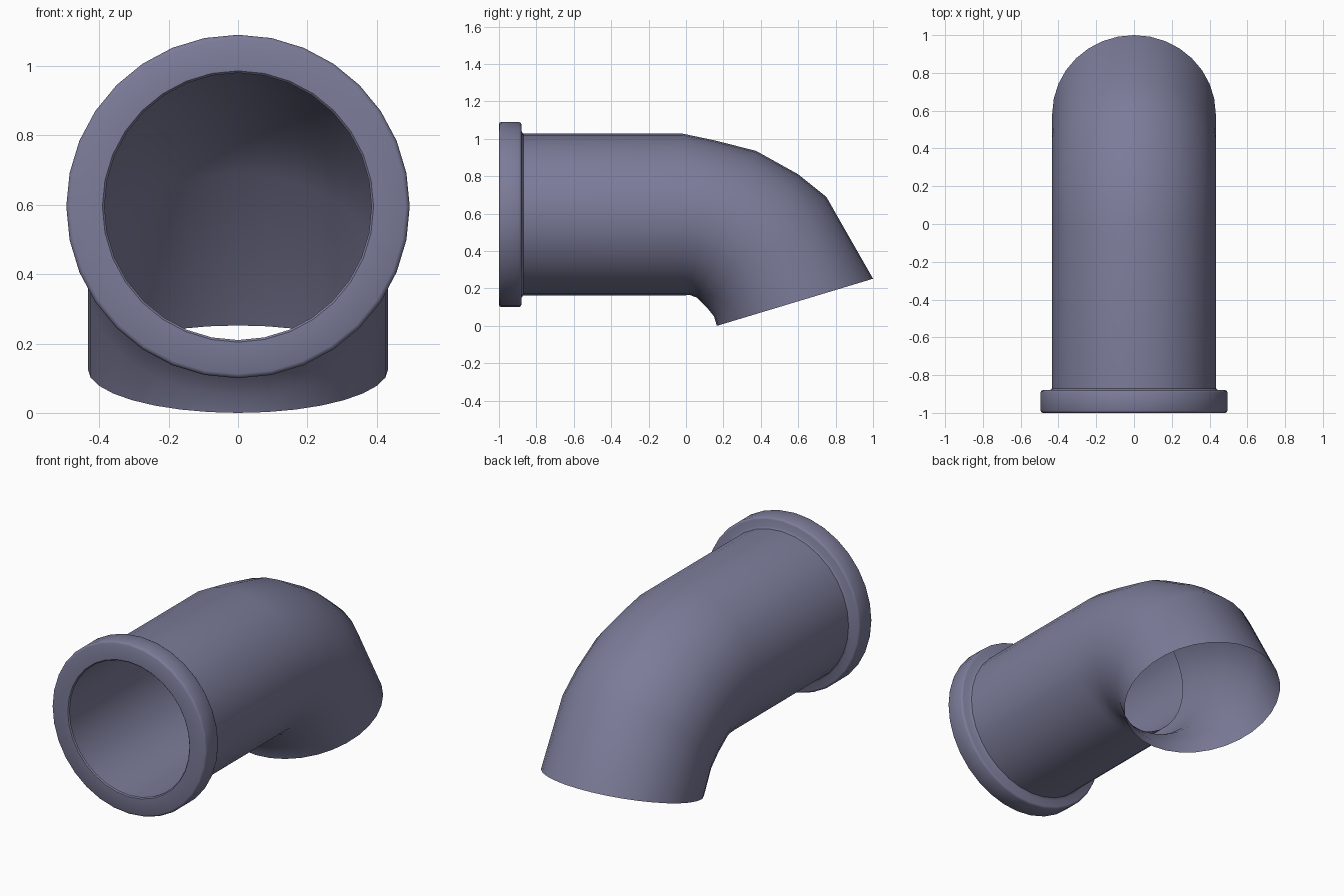
import bpy
import math
from mathutils import Vector

cube = bpy.data.objects.get("Cube")
if cube:
    bpy.data.objects.remove(cube, do_unlink=True)

SIDES = 32
AXIS_Z = 0.595
PIPE_R = 0.433
BORE_R = 0.385
FLANGE_R = 0.495
BEVEL = 0.012

paint = bpy.data.materials.new("slate violet")
paint.use_nodes = True
COLOUR = (0.2, 0.2, 0.32, 1.0)
paint.diffuse_color = COLOUR
paint.node_tree.nodes["Principled BSDF"].inputs["Base Color"].default_value = COLOUR


def loft(name, rings):
    """Skin a tube over rings given by their top and bottom (y, z) and half width."""
    verts, faces = [], []
    for top, bottom, width in rings:
        top, bottom = Vector((0, *top)), Vector((0, *bottom))
        centre, half = (top + bottom) / 2, (top - bottom) / 2
        for i in range(SIDES):
            a = math.tau * i / SIDES
            verts.append(centre + half * math.cos(a) + Vector((width * math.sin(a), 0, 0)))
    for r in range(len(rings) - 1):
        for i in range(SIDES):
            j = (i + 1) % SIDES
            a, b = r * SIDES, (r + 1) * SIDES
            faces.append((a + i, a + j, b + j, b + i))
    mesh = bpy.data.meshes.new(name)
    mesh.from_pydata(verts, [], faces)
    mesh.materials.append(paint)
    obj = bpy.data.objects.new(name, mesh)
    bpy.context.collection.objects.link(obj)
    bpy.ops.object.select_all(action="DESELECT")
    obj.select_set(True)
    bpy.context.view_layer.objects.active = obj
    bpy.ops.object.shade_smooth_by_angle(angle=math.radians(40))
    return obj


def round_ring(y, radius):
    return ((y, AXIS_Z + radius), (y, AXIS_Z - radius), radius)


# Outer wall: straight run, then the bend down to the slanted mouth
bend = [
    ((0.16, 0.99), (0.02, 0.165)),
    ((0.375, 0.935), (0.06, 0.15)),
    ((0.6, 0.81), (0.11, 0.1)),
    ((0.75, 0.69), (0.15, 0.05)),
    ((1.0, 0.252), (0.165, 0.0)),
]
loft("bent_pipe", [round_ring(-0.87, PIPE_R), round_ring(-0.02, PIPE_R)]
     + [(top, bottom, PIPE_R) for top, bottom in bend])

# Collar around the front opening, with softened rims and a small fillet
loft("flange", [
    round_ring(-1 + BEVEL / 2, BORE_R),
    round_ring(-1, BORE_R + BEVEL / 2),
    round_ring(-1, FLANGE_R - BEVEL),
    round_ring(-1 + BEVEL / 3, FLANGE_R - BEVEL / 3),
    round_ring(-1 + BEVEL, FLANGE_R),
    round_ring(-0.88 - BEVEL, FLANGE_R),
    round_ring(-0.88 - BEVEL / 3, FLANGE_R - BEVEL / 3),
    round_ring(-0.88, FLANGE_R - BEVEL),
    round_ring(-0.88, PIPE_R + BEVEL),
    round_ring(-0.87, PIPE_R),
])

# Inner wall of the straight run, wound to face the axis
loft("inner_sleeve", [round_ring(-0.04, BORE_R), round_ring(-1 + BEVEL / 2, BORE_R)])
